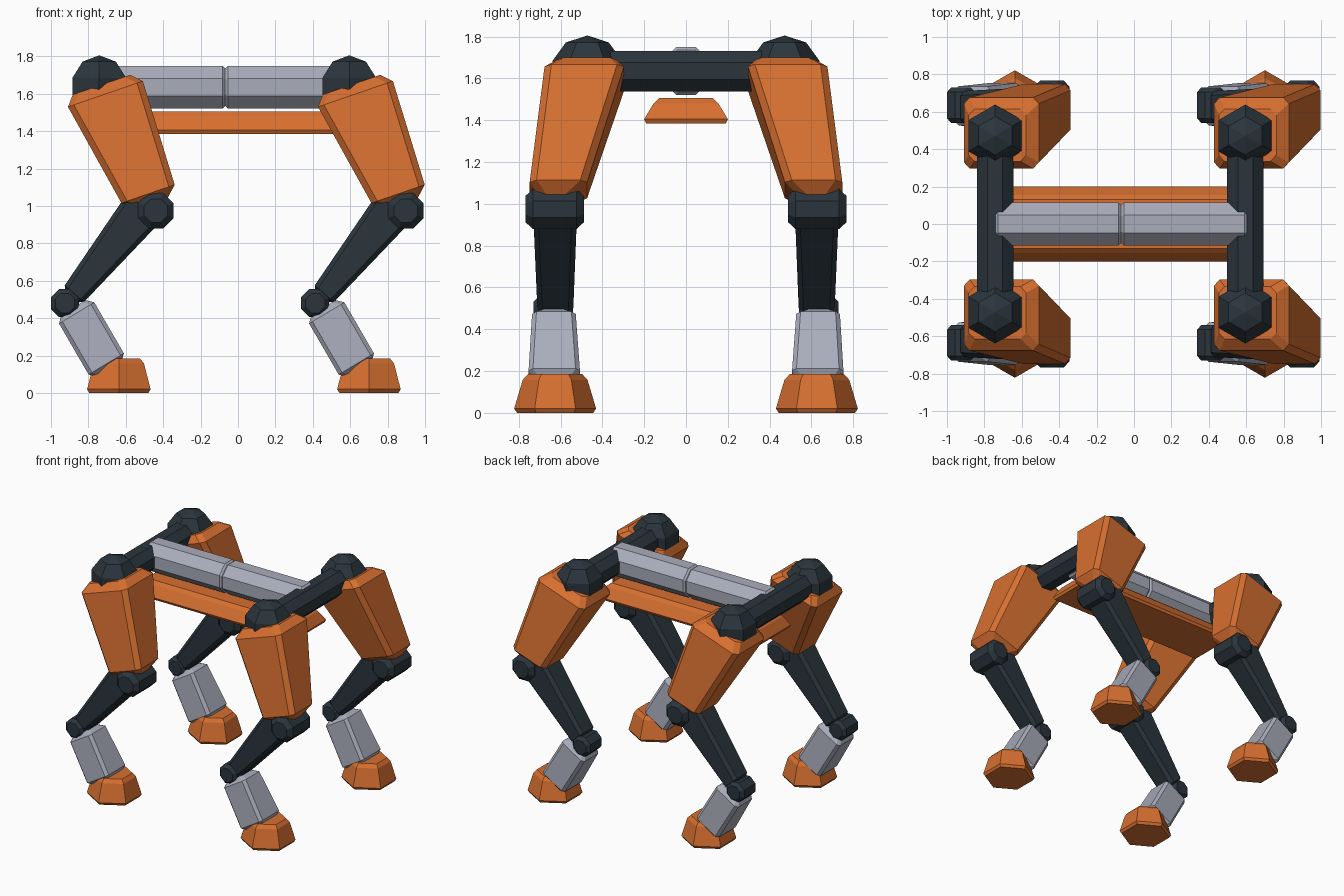
import bpy, bmesh, math
from mathutils import Vector

if "Cube" in bpy.data.objects:
    bpy.data.objects.remove(bpy.data.objects["Cube"])


def material(name, rgb):
    m = bpy.data.materials.new(name)
    m.diffuse_color = (*rgb, 1.0)
    m.use_nodes = True
    m.node_tree.nodes["Principled BSDF"].inputs["Base Color"].default_value = m.diffuse_color
    return m


ORANGE = material("orange_shell", (0.68, 0.16, 0.03))
DARK = material("dark_slate", (0.024, 0.036, 0.046))
GREY = material("light_grey", (0.40, 0.42, 0.50))


def skin(name, rings, mat):
    """Join equal-length rings into one closed, flat-faced solid."""
    bm = bmesh.new()
    loops = [[bm.verts.new(p) for p in ring] for ring in rings]
    n = len(loops[0])
    for a, b in zip(loops, loops[1:]):
        for i in range(n):
            j = (i + 1) % n
            bm.faces.new((a[i], a[j], b[j], b[i]))
    bm.faces.new(loops[0])
    bm.faces.new(loops[-1])
    bmesh.ops.recalc_face_normals(bm, faces=bm.faces)
    mesh = bpy.data.meshes.new(name)
    bm.to_mesh(mesh)
    bm.free()
    mesh.materials.append(mat)
    ob = bpy.data.objects.new(name, mesh)
    bpy.context.collection.objects.link(ob)
    return ob


def lathe(name, center, axis, profile, sides, mat, phase=0.5):
    """Many-sided solid; profile holds (distance along axis, radius)."""
    d = Vector(axis)
    u = Vector((0, 1, 0)) if axis[2] else Vector((0, 0, 1))
    v = d.cross(u)
    rings = []
    for t, r in profile:
        angles = [(i + phase) * math.tau / sides for i in range(sides)]
        rings.append([Vector(center) + d * t + (u * math.cos(a) + v * math.sin(a)) * r
                      for a in angles])
    return skin(name, rings, mat)


def barrel(name, center, axis, radius, length, chamfer, mat):
    """Eight-sided bar with chamfered ends; radius is to the flats."""
    r, h, c = radius / math.cos(math.pi / 8), length / 2, chamfer
    return lathe(name, center, axis, [(-h, r - c), (c - h, r), (h - c, r), (h, r - c)], 8, mat)


def limb(name, p0, p1, size0, size1, tilt, c, mat):
    """Tapered chamfered box from p0 to p1; tilt turns the sections about y."""
    p0, p1 = Vector(p0), Vector(p1)
    s = c / (p1 - p0).length
    u = Vector((math.cos(math.radians(tilt)), 0, math.sin(math.radians(tilt))))
    v = Vector((0, 1, 0))
    rings = []
    for t, inset in ((0, c), (s, 0), (1 - s, 0), (1, c)):
        a = (size0[0] + (size1[0] - size0[0]) * t) / 2 - inset
        b = (size0[1] + (size1[1] - size0[1]) * t) / 2 - inset
        k = c * 0.6
        outline = [(a, b - k), (a - k, b), (k - a, b), (-a, b - k),
                   (-a, k - b), (k - a, -b), (a - k, -b), (a, k - b)]
        rings.append([p0.lerp(p1, t) + u * x + v * y for x, y in outline])
    return skin(name, rings, mat)


def hip_joint(name, center, radius):
    """Coarse six-segment ball."""
    profile = [(-radius, 0.001)]
    for k in range(1, 5):
        a = math.pi * k / 5
        profile.append((-radius * math.cos(a), radius * math.sin(a)))
    profile.append((radius, 0.001))
    return lathe(name, center, (0, 0, 1), profile, 6, DARK, phase=0)


def leg(label, x, side):
    def at(dx, y, z):
        return (x + dx, side * y, z)
    hip_joint("hip_joint_" + label, at(0, 0.472, 1.63), 0.175)
    limb("thigh_" + label, at(0.012, 0.475, 1.648), at(0.282, 0.622, 1.015),
         (0.435, 0.39), (0.29, 0.265), 19, 0.055, ORANGE)
    barrel("knee_" + label, at(0.303, 0.628, 0.975), (0, 1, 0), 0.095, 0.28, 0.035, DARK)
    limb("shin_" + label, at(0.262, 0.626, 1.02), at(-0.158, 0.625, 0.5),
         (0.24, 0.21), (0.13, 0.17), -41, 0.04, DARK)
    barrel("ankle_" + label, at(-0.183, 0.635, 0.48), (0, 1, 0), 0.075, 0.19, 0.025, DARK)
    limb("pastern_" + label, at(-0.138, 0.632, 0.458), at(0.055, 0.63, 0.125),
         (0.22, 0.205), (0.22, 0.25), 31, 0.035, GREY)
    lathe("foot_" + label, at(0.105, 0.626, 0), (0, 0, 1),
          [(0, 0.182), (0.02, 0.196), (0.158, 0.155), (0.185, 0.13)], 6, ORANGE, phase=0)


# Legs and the cross beams that carry them
for end, x in (("front", 0.595), ("rear", -0.742)):
    barrel("cross_beam_" + end, (x, 0, 1.635), (0, 1, 0), 0.097, 0.90, 0.01, DARK)
    for side_name, side in (("left", 1), ("right", -1)):
        leg(end + "_" + side_name, x, side)

# Two-part spine tube
for end, x in (("front", 0.268), ("rear", -0.405)):
    barrel("spine_tube_" + end, (x, 0, 1.635), (1, 0, 0), 0.114, 0.673, 0.014, GREY)

# Belly plate with sloped sides
plate = [(0, 0.69, 0.19), (0.02, 0.70, 0.20), (0.095, 0.66, 0.155), (0.12, 0.63, 0.13)]
skin("belly_plate",
     [[(-0.073 + sx * hx, sy * hy, 1.385 + z)
       for sx, sy in ((1, 1), (-1, 1), (-1, -1), (1, -1))] for z, hx, hy in plate], ORANGE)
